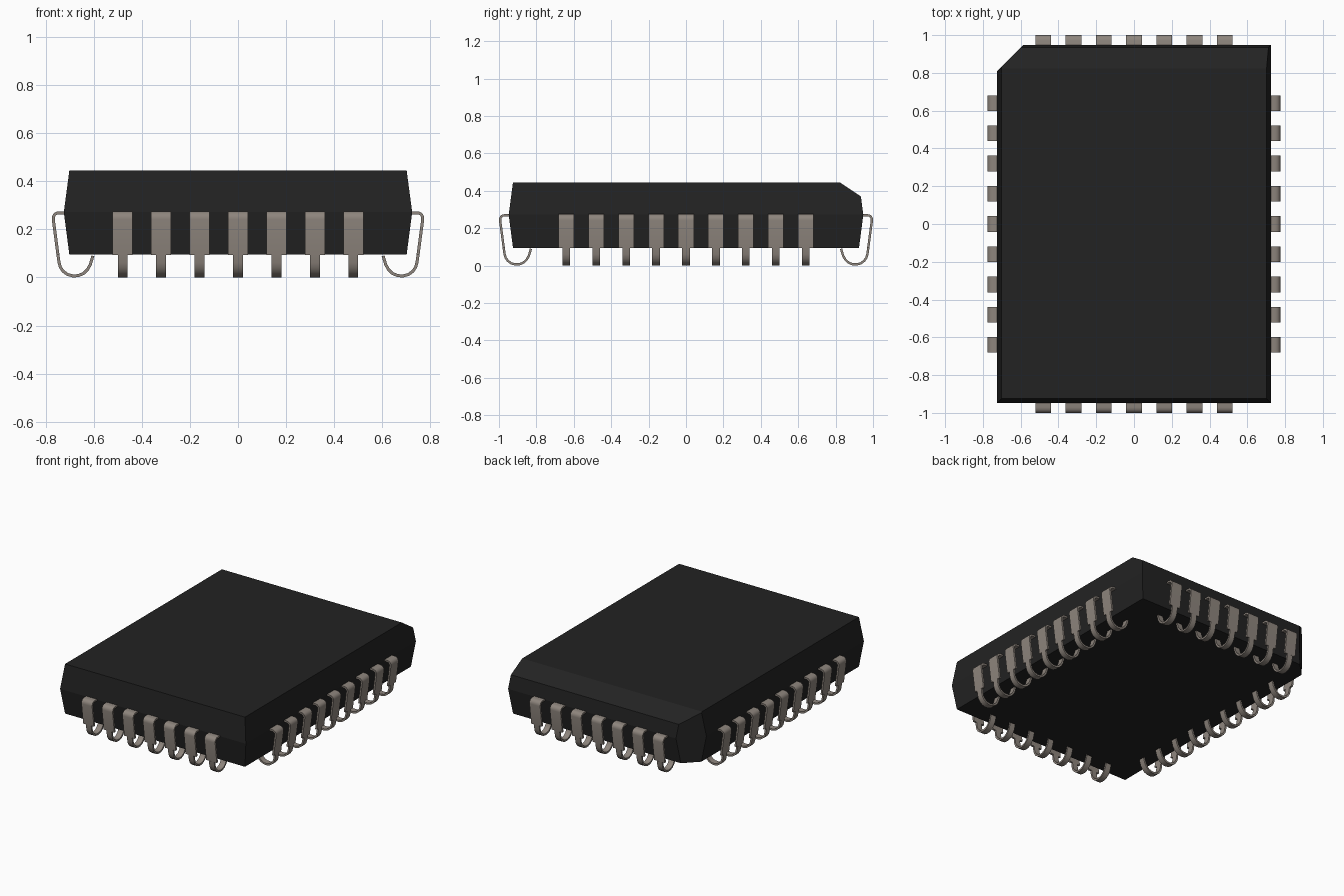
import bpy, bmesh, math
from mathutils import Vector

old = bpy.data.objects.get("Cube")
if old:
    bpy.data.objects.remove(old, do_unlink=True)


def material(name, color):
    m = bpy.data.materials.new(name)
    m.use_nodes = True
    m.diffuse_color = (*color, 1)
    m.node_tree.nodes["Principled BSDF"].inputs["Base Color"].default_value = (*color, 1)
    return m


BLACK = material("black plastic", (0.016, 0.016, 0.016))
METAL = material("warm grey metal", (0.27, 0.235, 0.205))


def add_object(name, mesh, loc=(0, 0, 0), angle=0.0):
    ob = bpy.data.objects.new(name, mesh)
    ob.location = loc
    ob.rotation_euler.z = angle
    bpy.context.collection.objects.link(ob)
    return ob


def finish(bm, name, mat):
    bmesh.ops.recalc_face_normals(bm, faces=bm.faces[:])
    me = bpy.data.meshes.new(name)
    bm.to_mesh(me)
    bm.free()
    me.materials.append(mat)
    return me


def loft(bm, rings):
    """Skin a list of closed four-point rings and cap both ends."""
    rings = [[bm.verts.new(p) for p in r] for r in rings]
    for a, b in zip(rings, rings[1:]):
        for i in range(4):
            j = (i + 1) % 4
            bm.faces.new((a[i], a[j], b[j], b[i]))
    bm.faces.new(rings[0])
    bm.faces.new(rings[-1])


def cut(bm, point, normal):
    """Slice off everything beyond a plane and close the opening."""
    geom = bm.verts[:] + bm.edges[:] + bm.faces[:]
    res = bmesh.ops.bisect_plane(bm, geom=geom, plane_co=point, plane_no=normal,
                                 clear_outer=True)
    edges = [e for e in res["geom_cut"] if isinstance(e, bmesh.types.BMEdge)]
    bmesh.ops.contextual_create(bm, geom=edges)


# Chip body: widest at the middle seam, tapering to top and bottom
bm = bmesh.new()
loft(bm, [[(-x, -y, z), (x, -y, z), (x, y, z), (-x, y, z)]
          for x, y, z in ((0.702, 0.925, 0.095), (0.725, 0.948, 0.272), (0.702, 0.925, 0.445))])
cut(bm, (0, 0.823, 0.445), (0, 0.075, 0.112))      # sloped top edge at the back
cut(bm, (-0.725, 0.808, 0), (-0.14, 0.14, 0))      # clipped index corner
add_object("chip_body", finish(bm, "chip_body", BLACK))

# J-shaped pin: a wide upper strip and a narrow hooked lower strip
UPPER = [(0.700, 0.269), (0.746, 0.269), (0.756, 0.267), (0.764, 0.261),
         (0.768, 0.253), (0.769, 0.243), (0.7495, 0.095)]
LOWER = [(0.7495, 0.095), (0.745, 0.062), (0.739, 0.042), (0.727, 0.025),
         (0.709, 0.012), (0.687, 0.0065), (0.665, 0.0075), (0.644, 0.016),
         (0.627, 0.032), (0.615, 0.053), (0.604, 0.090)]
THICK = 0.0125


def strip(bm, path, width):
    pts = [Vector((x, 0, z)) for x, z in path]
    rings = []
    for i, p in enumerate(pts):
        t = (pts[min(i + 1, len(pts) - 1)] - pts[max(i - 1, 0)]).normalized()
        n = Vector((-t.z, 0, t.x)) * THICK / 2
        w = Vector((0, width / 2, 0))
        rings.append([p + n + w, p + n - w, p - n - w, p - n + w])
    loft(bm, rings)


bm = bmesh.new()
strip(bm, UPPER, 0.083)
strip(bm, LOWER, 0.041)
pin = finish(bm, "pin", METAL)

# Rows of pins on all four sides
pins = []
for side, sign in (("left", 1), ("right", -1)):
    for i in range(9):
        pins.append(add_object(f"pin_{side}_{i + 1}", pin, (0, (i - 4) * 0.16, 0),
                               0 if sign > 0 else math.pi))
for side, sign in (("back", 1), ("front", -1)):
    for i in range(7):
        pins.append(add_object(f"pin_{side}_{i + 1}", pin, ((i - 3) * 0.16, sign * 0.225, 0),
                               sign * math.pi / 2))

# Smooth the bends, keep the strip edges sharp (all pins share one mesh)
bpy.ops.object.select_all(action='DESELECT')
pins[0].select_set(True)
bpy.context.view_layer.objects.active = pins[0]
bpy.ops.object.shade_smooth_by_angle(angle=math.radians(40))
